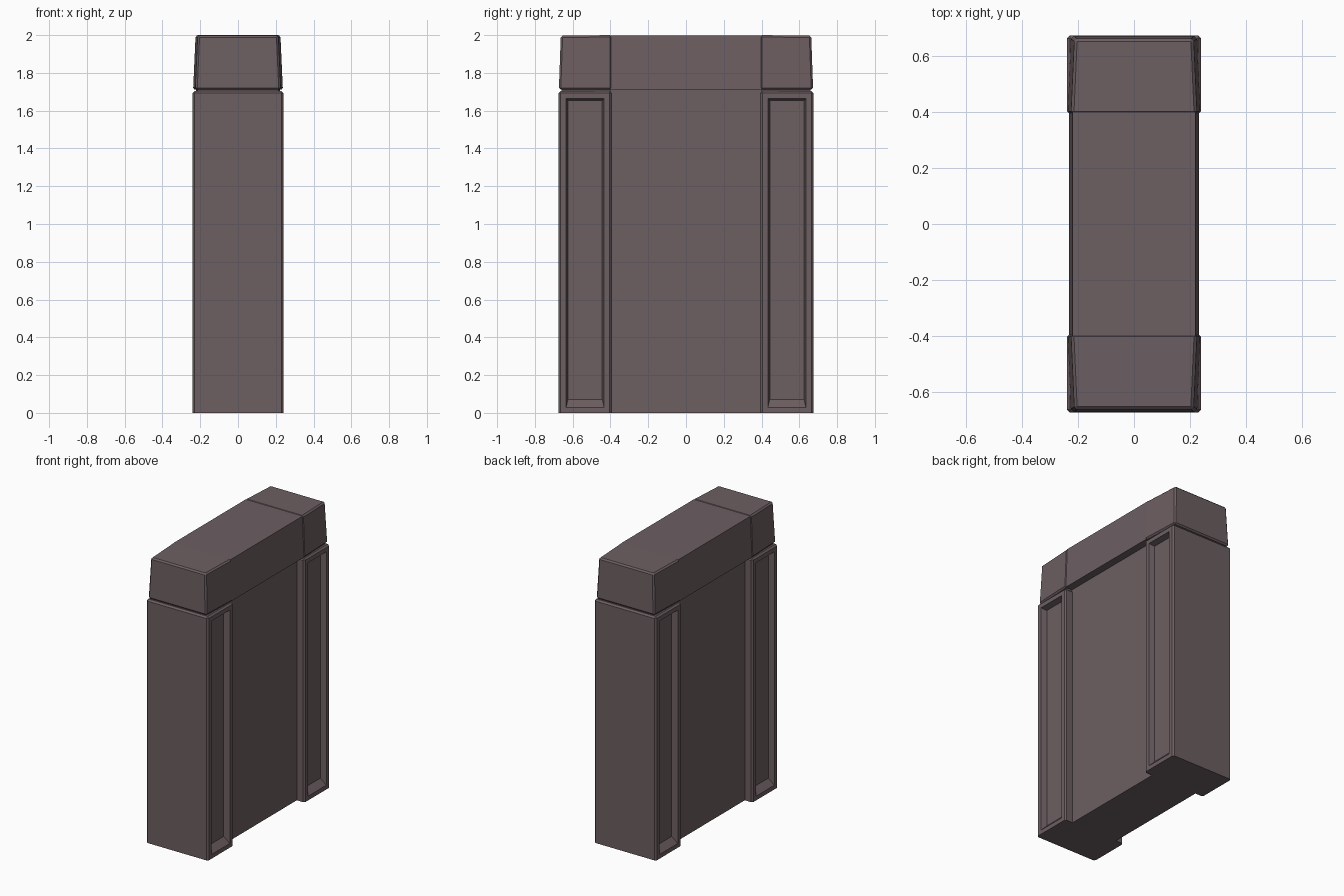
import bpy, bmesh

if "Cube" in bpy.data.objects:
    bpy.data.objects.remove(bpy.data.objects["Cube"])

mat = bpy.data.materials.new("dark_stone")
mat.diffuse_color = (0.15, 0.112, 0.12, 1)
mat.use_nodes = True
mat.node_tree.nodes["Principled BSDF"].inputs["Base Color"].default_value = mat.diffuse_color


def block(bm, lower, upper):
    """Six-sided solid from two matching rings of four points."""
    a = [bm.verts.new(p) for p in lower]
    b = [bm.verts.new(p) for p in upper]
    bm.faces.new(a[::-1])
    bm.faces.new(b)
    for i in range(4):
        j = (i + 1) % 4
        bm.faces.new((a[i], a[j], b[j], b[i]))
    bmesh.ops.recalc_face_normals(bm, faces=bm.faces[:])


def ring(x0, y0, x1, y1, z0, z1):
    """Symmetric trapezium: half-width x0 at y0, x1 at y1."""
    return [(-x0, y0, z0), (x0, y0, z0), (x1, y1, z1), (-x1, y1, z1)]


def finish(name, bm, side=1):
    if side < 0:
        for v in bm.verts:
            v.co.y *= -1
        bmesh.ops.reverse_faces(bm, faces=bm.faces[:])
    me = bpy.data.meshes.new(name)
    bm.to_mesh(me)
    bm.free()
    me.materials.append(mat)
    ob = bpy.data.objects.new(name, me)
    bpy.context.collection.objects.link(ob)
    return ob


# recessed centre panel
bm = bmesh.new()
block(bm, ring(0.18, -0.42, 0.18, 0.42, 0, 0), ring(0.18, -0.42, 0.18, 0.42, 1.72, 1.72))
finish("centre_panel", bm)

# slightly tapered top beam
bm = bmesh.new()
block(bm, ring(0.233, -0.4, 0.233, 0.4, 1.713, 1.713), ring(0.22, -0.4, 0.22, 0.4, 1.997, 1.997))
finish("top_beam", bm)

for side, label in ((-1, "front"), (1, "back")):
    # post with chamfered edges and a sunken slot in each broad face
    bm = bmesh.new()
    block(bm, ring(0.24, 0.393, 0.24, 0.675, 0, 0), ring(0.24, 0.393, 0.24, 0.675, 1.704, 1.704))
    edges = [e for e in bm.edges if max(v.co.z for v in e.verts) > 1]
    bmesh.ops.bevel(bm, geom=edges, offset=0.011, segments=1, affect='EDGES')
    bm.normal_update()
    slots = [f for f in bm.faces if abs(f.normal.x) > 0.99]
    bmesh.ops.inset_individual(bm, faces=slots, thickness=0.042)
    bmesh.ops.inset_individual(bm, faces=slots, thickness=0.014)
    for f in slots:
        for v in f.verts:
            v.co.x *= 0.2 / 0.24
            v.co.z = max(v.co.z, 0.072)
    finish(label + "_post", bm, side)

    # hidden neck joining post and cap
    bm = bmesh.new()
    block(bm, ring(0.222, 0.4, 0.215, 0.658, 1.69, 1.69), ring(0.222, 0.4, 0.215, 0.658, 1.73, 1.73))
    finish(label + "_neck", bm, side)

    # cap tapering upward and outward
    bm = bmesh.new()
    block(bm, ring(0.238, 0.391, 0.226, 0.673, 1.711, 1.711),
          ring(0.225, 0.393, 0.213, 0.663, 2.0, 1.997))
    bmesh.ops.bevel(bm, geom=bm.edges[:], offset=0.01, segments=1, affect='EDGES')
    finish(label + "_cap", bm, side)
